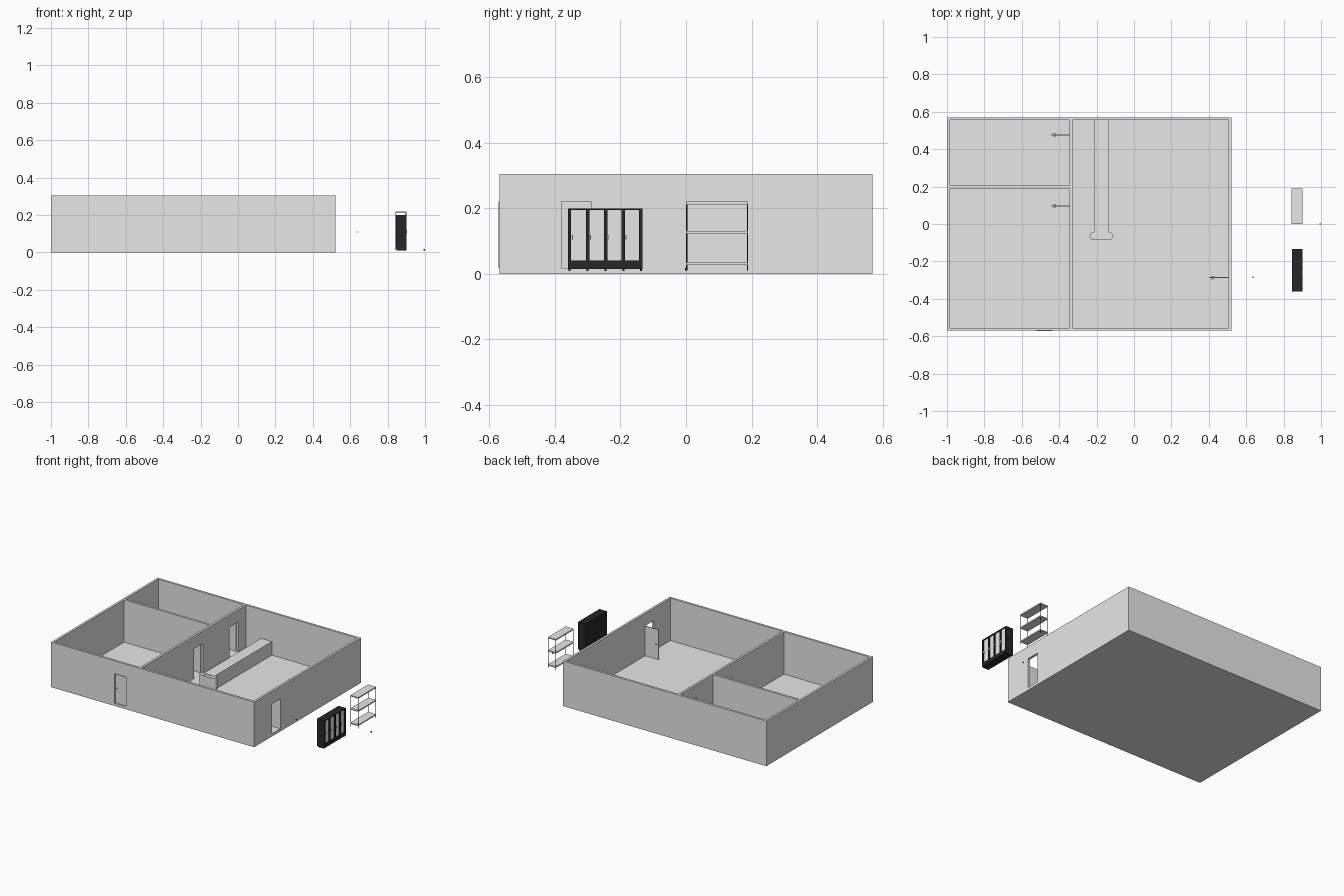
import bpy
import bmesh
from mathutils import Vector

if "Cube" in bpy.data.objects:
    bpy.data.objects.remove(bpy.data.objects["Cube"])


def material(name, value):
    m = bpy.data.materials.new(name)
    m.use_nodes = True
    m.diffuse_color = (value, value, value, 1)
    m.node_tree.nodes["Principled BSDF"].inputs["Base Color"].default_value = m.diffuse_color
    return m


GREY = material("light grey", 0.8)
BLACK = material("black", 0.02)


def box(name, x, y, z, mat=GREY):
    """Box from its (low, high) range on each axis."""
    bm = bmesh.new()
    bmesh.ops.create_cube(bm, size=1)
    for v in bm.verts:
        v.co = Vector([r[0] if c < 0 else r[1] for c, r in zip(v.co, (x, y, z))])
    return finish(name, bm, mat)


def cylinder(name, centre, radius, height, mat=GREY, sides=24):
    bm = bmesh.new()
    bmesh.ops.create_cone(bm, cap_ends=True, segments=sides, radius1=radius,
                          radius2=radius, depth=height)
    bmesh.ops.translate(bm, verts=bm.verts, vec=centre)
    ob = finish(name, bm, mat)
    for p in ob.data.polygons:
        p.use_smooth = abs(p.normal.z) < 0.5
    return ob


def finish(name, bm, mat):
    me = bpy.data.meshes.new(name)
    bm.to_mesh(me)
    bm.free()
    me.materials.append(mat)
    ob = bpy.data.objects.new(name, me)
    bpy.context.collection.objects.link(ob)
    return ob


# Building shell: one block with the rooms and doorways cut out
FLOOR, TOP, DOOR_TOP = 0.018, 0.305, 0.22
WEST, SPLIT, EAST = (-0.985, -0.345), (-0.345, -0.33), (-0.33, 0.505)
shell = box("building_shell", (-1, 0.52), (-0.57, 0.57), (0, TOP))
door_z = (FLOOR, DOOR_TOP)
cuts = [
    (WEST, (0.205, 0.555), (FLOOR, 0.4)),
    (WEST, (-0.555, 0.19), (FLOOR, 0.4)),
    (EAST, (-0.555, 0.555), (FLOOR, 0.4)),
    ((-0.525, -0.435), (-0.6, -0.54), door_z),
    ((0.49, 0.54), (-0.38, -0.29), door_z),
    ((-0.36, -0.32), (0.0, 0.095), door_z),
    ((-0.36, -0.32), (0.38, 0.475), door_z),
]
for cut in cuts:
    cutter = box("cutter", *cut)
    cutter.hide_render = True
    mod = shell.modifiers.new("cut", "BOOLEAN")
    mod.operation, mod.solver, mod.object = "DIFFERENCE", "EXACT", cutter
    graph = bpy.context.evaluated_depsgraph_get()
    carved = bpy.data.meshes.new_from_object(shell.evaluated_get(graph))
    shell.modifiers.clear()
    shell.data = carved
    bpy.data.objects.remove(cutter)

# Closed front door, its slim frame and its handle
box("front_door", (-0.525, -0.435), (-0.562, -0.555), door_z)
for side, x in (("right", -0.525), ("left", -0.437)):
    box(f"front_door_frame_{side}", (x, x + 0.002), (-0.572, -0.556), door_z)
box("front_door_frame_top", (-0.525, -0.435), (-0.572, -0.556), (0.218, DOOR_TOP))
box("front_door_handle", (-0.519, -0.507), (-0.569, -0.562), (0.118, 0.122))

# Doors standing open, hinged at the far jamb
for name, x, y, knob in (("side_door", (0.405, 0.505), -0.287, 0.415),
                         ("inner_door_near", (-0.44, -0.345), 0.097, -0.43),
                         ("inner_door_far", (-0.44, -0.345), 0.477, -0.43)):
    box(name, x, (y - 0.003, y + 0.003), door_z)
    box(name + "_handle", (knob, knob + 0.012), (y - 0.009, y + 0.009), (0.118, 0.122))

# Long counter with a flared, rounded end
box("counter", (-0.215, -0.135), (-0.06, 0.555), (FLOOR, 0.11))
box("counter_end", (-0.215, -0.135), (-0.085, -0.045), (0.03, 0.105))
for side, x in (("right", -0.216), ("left", -0.134)):
    cylinder(f"counter_end_post_{side}", (x, -0.065, 0.068), 0.021, 0.08)

# Locker: black case with four recessed grey door panels
LX, LY, LZ = (0.845, 0.9), (-0.36, -0.133), (0.015, 0.2)
box("locker_case", (LX[0], 0.89), LY, LZ, BLACK)
box("locker_base", LX, LY, (LZ[0], 0.04), BLACK)
box("locker_top", LX, LY, (0.195, LZ[1]), BLACK)
pitch = (LY[1] - LY[0] - 0.009) / 4
for i in range(5):
    y = LY[0] + i * pitch
    half = 0.0015 if i in (0, 4) else 0
    box(f"locker_stile_{i}", LX, (y - (half if i == 4 else 0), y + 0.011 - half), (0.04, 0.195), BLACK)
    box(f"locker_foot_{i}", (0.85, 0.895), (y + 0.002, y + 0.008), (0.009, LZ[0]), BLACK)
    if i < 4:
        box(f"locker_panel_{i}", (0.889, 0.893), (y + 0.009, y + pitch), (0.04, 0.195))
        box(f"locker_handle_{i}", (0.893, 0.903), (y + 0.012, y + 0.015), (0.105, 0.118))

# Shelf rack: three boards on four thin posts
SX, SY = (0.841, 0.9), (0.0, 0.19)
for i, z in enumerate((0.027, 0.123, 0.212)):
    box(f"shelf_board_{i}", SX, SY, (z, z + 0.008))
for x in (SX[0] + 0.002, SX[1] - 0.002):
    for y in (SY[0] + 0.002, SY[1] - 0.002):
        cylinder("shelf_post", (x, y, 0.115), 0.002, 0.21, BLACK, 8)

# Small loose pieces beside the building
box("loose_handle", (0.633, 0.639), (-0.288, -0.282), (0.106, 0.112), BLACK)
box("loose_knob", (0.993, 1.0), (-0.003, 0.003), (0.01, 0.018), BLACK)
